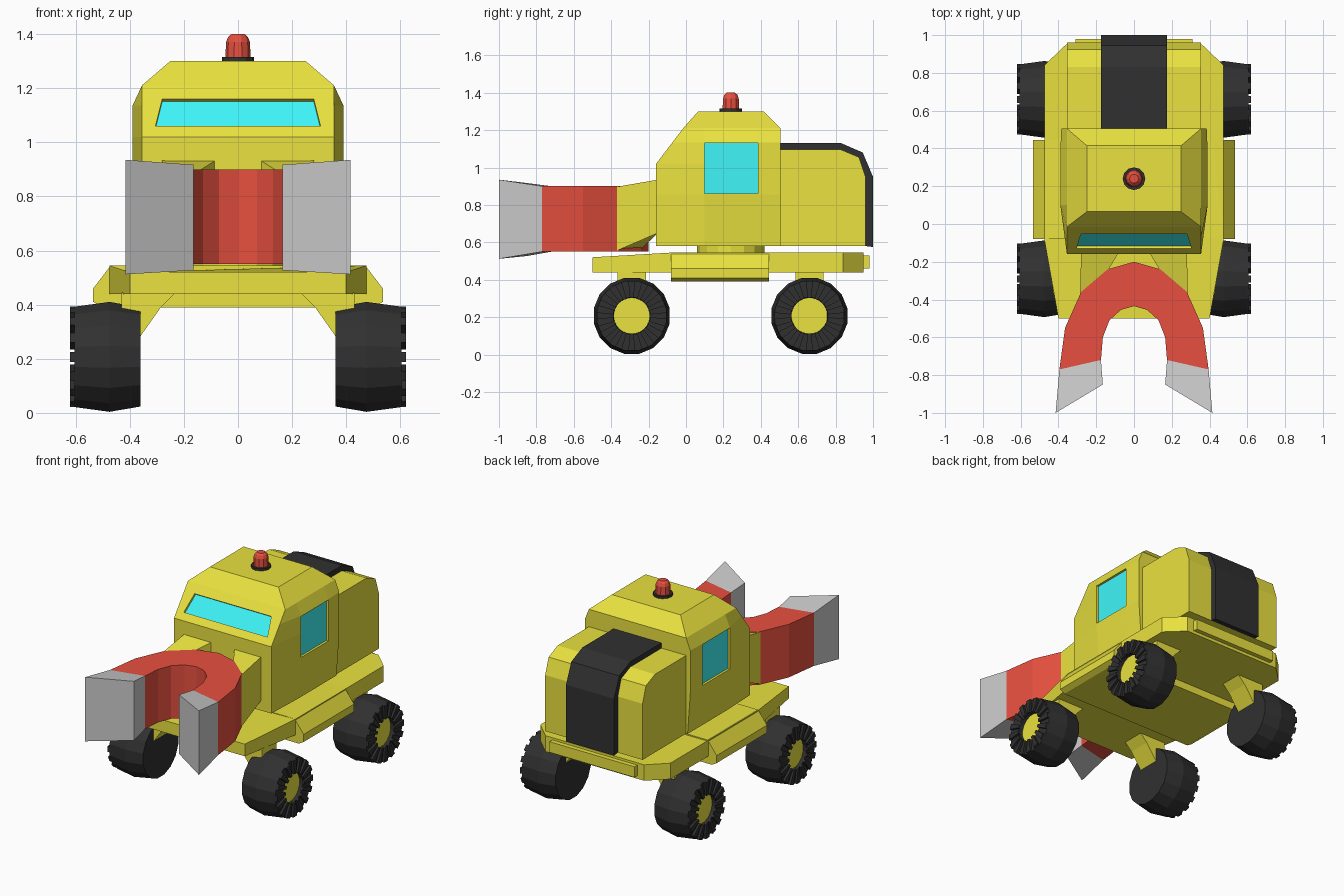
import bpy, bmesh
from math import sin, cos, pi

if "Cube" in bpy.data.objects:
    bpy.data.objects.remove(bpy.data.objects["Cube"])


def material(name, rgb):
    m = bpy.data.materials.new(name)
    m.diffuse_color = (*rgb, 1)
    m.use_nodes = True
    m.node_tree.nodes["Principled BSDF"].inputs["Base Color"].default_value = m.diffuse_color
    return m


YELLOW = material("yellow", (0.82, 0.76, 0.05))
BLACK = material("black", (0.03, 0.03, 0.03))
RED = material("red", (0.80, 0.08, 0.05))
CYAN = material("cyan", (0.05, 0.92, 0.95))


def build(name, stacks, mat=None):
    """One object from stacks of rings; each stack is lofted and capped."""
    bm = bmesh.new()
    for rings in stacks:
        vs = [[bm.verts.new(p) for p in r] for r in rings]
        n = len(vs[0])
        for a, b in zip(vs, vs[1:]):
            for i in range(n):
                j = (i + 1) % n
                bm.faces.new((a[i], a[j], b[j], b[i]))
        bm.faces.new(vs[0])
        bm.faces.new(vs[-1])
    bmesh.ops.recalc_face_normals(bm, faces=bm.faces)
    me = bpy.data.meshes.new(name)
    bm.to_mesh(me)
    bm.free()
    if mat:
        me.materials.append(mat)
    ob = bpy.data.objects.new(name, me)
    bpy.context.collection.objects.link(ob)
    return ob


def slab(profile, x0, x1):
    """(y, z) profile stretched between two x values."""
    return [[(x, y, z) for y, z in profile] for x in (x0, x1)]


def lathe_z(profile, n, y):
    return [[(r * cos(2 * pi * i / n), y + r * sin(2 * pi * i / n), z) for i in range(n)]
            for z, r in profile]


def lathe_x(profile, n, y, z, s):
    return [[(s * x, y + r * cos(2 * pi * (i + .5) / n), z + r * sin(2 * pi * (i + .5) / n))
             for i in range(n)] for x, r in profile]


SIDES = (("right", 1), ("left", -1))

# Chassis plate, tapered at the front, chamfered at the back
plan = [(.40, -.50, .52), (.475, -.08, .545), (.475, .84, .545), (.36, .95, .545)]
full = plan + [(-x, y, z) for x, y, z in reversed(plan)]
build("chassis", [[[(x, y, .44) for x, y, z in full], full]], YELLOW)

# Belly with sloping side steps
belly = [(.47, .545), (.535, .46), (.535, .41), (.50, .39)]
belly += [(-x, z) for x, z in reversed(belly)]
build("side_steps", [[[(x, y, z) for x, z in belly] for y in (-.08, .445)]], YELLOW)
build("rear_bumper", [slab([(.94, .46), (.98, .46), (.98, .53), (.94, .53)], -.31, .31)], YELLOW)
build("turret_neck", [lathe_z([(.54, .18), (.59, .18)], 16, .24)], YELLOW)

# Wheels with hubs, radial lugs and struts
for end, y in (("front", -.29), ("rear", .66)):
    for side, s in SIDES:
        tag = f"{end}_{side}"
        tyre = lathe_x([(.36, .187), (.475, .207), (.605, .189), (.605, .10), (.56, .095)],
                       16, y, .207, s)
        stacks = [tyre]
        for k in range(16):
            a = 2 * pi * k / 16
            stacks.append([[(s * x, y + r * cos(a + d), .207 + r * sin(a + d))
                            for r, d in ((.096, -.1), (.187, -.1), (.187, .1), (.096, .1))]
                           for x in (.60, .62)])
        build(f"tyre_{tag}", stacks, BLACK)
        build(f"hub_{tag}", [lathe_x([(.55, .097), (.585, .097)], 16, y, .207, s)], YELLOW)
        strut = [(.23, .445), (.285, .39), (.37, .27), (.43, .30), (.43, .445)]
        build(f"strut_{tag}", [[[(s * x, y + d, z) for x, z in strut] for d in (-.075, .075)]],
              YELLOW)

# Rear engine body and black stripe over it
inner = [(.50, 1.095), (.83, 1.095), (.925, 1.055), (.96, .95), (.96, .58)]
outer = [(.50, 1.13), (.83, 1.13), (.945, 1.08), (1.0, .95), (1.0, .575)]
build("engine_body", [slab(inner + [(.50, .58)], -.355, .355)], YELLOW)
build("engine_stripe", [[[(-.175, *i), (.175, *i), (.175, *o), (-.175, *o)]
                         for i, o in zip(inner, outer)]], BLACK)

# Cab: z, front y, back y, front / middle / back half widths
levels = [(.58, -.16, .505, .355, .365, .365), (.855, -.16, .505, .355, .39, .385),
          (1.02, -.16, .505, .355, .39, .385), (1.135, -.072, .505, .355, .39, .385),
          (1.21, -.015, .505, .355, .355, .355), (1.30, .065, .415, .25, .25, .25)]
rings = []
for z, f, b, wf, wm, wb in levels:
    half = [(wf, f, z), (wm, .10, z), (wm, .385, z), (wb, b, z)]
    rings.append(half + [(-x, y, z) for x, y, z in reversed(half)])
cab = build("cab", [rings], YELLOW)

# Windows: recess cut into the cab, glass set at its bottom
shield = [(-.305, -.1295, 1.06), (.305, -.1295, 1.06), (.28, -.053, 1.16), (-.28, -.053, 1.16)]
panes = [("windshield", shield, (0, -.795, .606))]
for side, s in SIDES:
    panes.append((f"{side}_window", [(s * .39, y, z) for y, z in
                  ((.10, .86), (.385, .86), (.385, 1.13), (.10, 1.13))], (s, 0, 0)))
for name, quad, n in panes:
    def shift(d):
        return [tuple(c + d * k for c, k in zip(p, n)) for p in quad]
    cutter = build(name + "_cutter", [[shift(-.02), shift(.03)]])
    cutter.hide_render = True
    mod = cab.modifiers.new(name, "BOOLEAN")
    mod.object = cutter
    mod.solver = "EXACT"
    deps = bpy.context.evaluated_depsgraph_get()
    me = bpy.data.meshes.new_from_object(cab.evaluated_get(deps))
    cab.modifiers.clear()
    cab.data = me
    bpy.data.objects.remove(cutter)
    build(name, [[shift(-.025), shift(-.015)]], CYAN)

# Beacon on the roof
build("beacon_base", [lathe_z([(1.295, .06), (1.315, .06)], 12, .24)], BLACK)
build("beacon", [lathe_z([(1.31, .047), (1.37, .044), (1.388, .037), (1.40, .024)], 10, .24)], RED)

# Horseshoe magnet: outer and inner plan points from the apex to one end
out = [(0, -.20), (.14, -.24), (.28, -.36), (.365, -.55), (.395, -.77)]
inn = [(0, -.435), (.07, -.455), (.13, -.51), (.165, -.60), (.175, -.72)]


def station(o, i, zo=(.55, .90), zi=(.55, .90), s=1):
    return [(s * o[0], o[1], zo[0]), (s * i[0], i[1], zi[0]),
            (s * i[0], i[1], zi[1]), (s * o[0], o[1], zo[1])]


pairs = list(zip(out, inn))
arc = [station(o, i, s=-1) for o, i in reversed(pairs[1:])] + [station(o, i) for o, i in pairs]
build("magnet", [arc], RED)
for side, s in SIDES:
    build(f"magnet_tip_{side}", [[station(out[-1], inn[-1], s=s),
          station((.415, -1.0), (.165, -.85), (.512, .935), (.527, .917), s)]])
    # Bracket joining the magnet to the cab
    back = [(.08, -.15, .65), (.28, -.15, .65), (.28, -.15, .935), (.08, -.15, .935)]
    front = [(.14, -.25, .555), (.285, -.37, .555), (.285, -.37, .897), (.14, -.25, .897)]
    build(f"bracket_{side}", [[[(s * x, y, z) for x, y, z in r] for r in (back, front)]], YELLOW)
